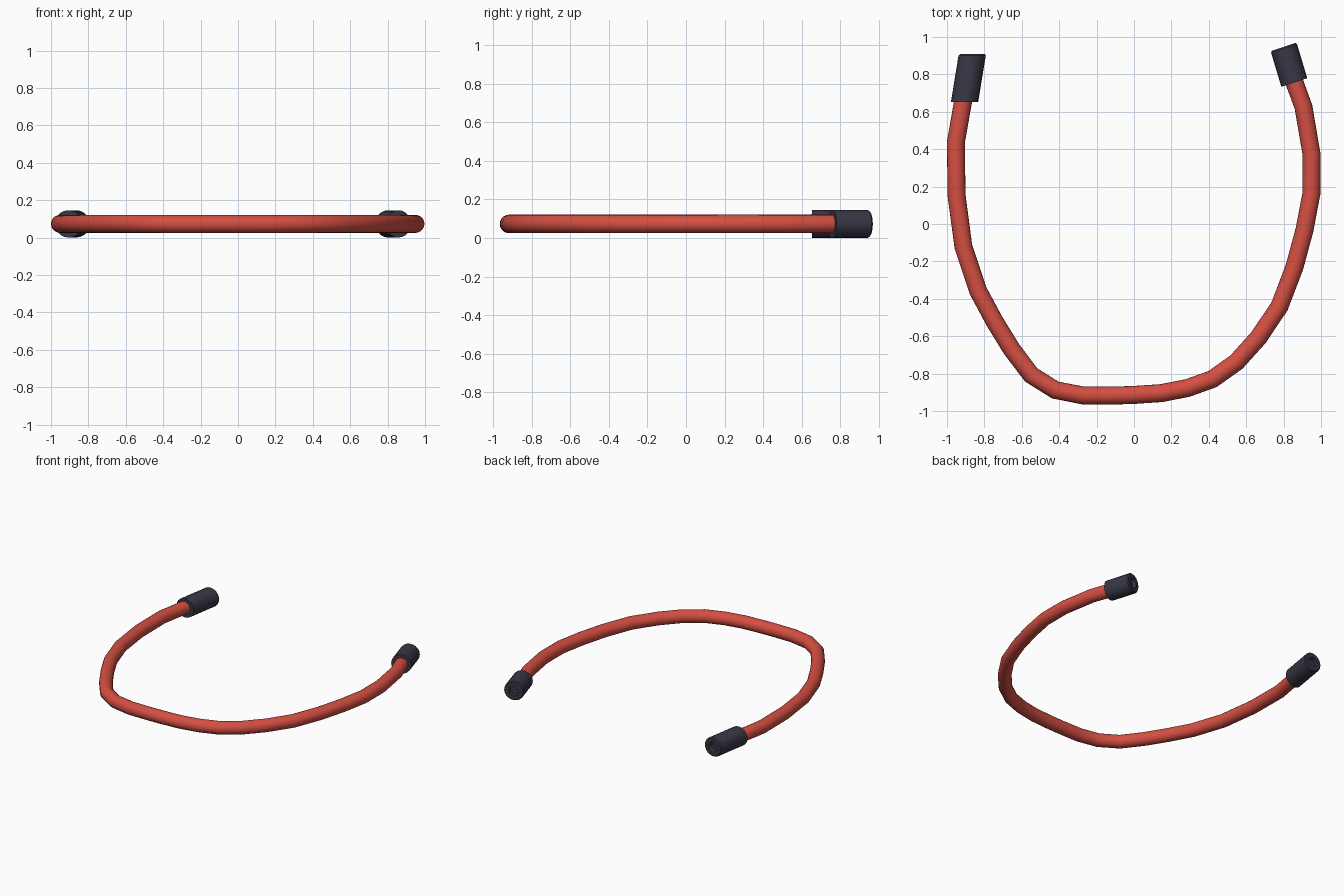
import bpy, bmesh, math
from mathutils import Vector

if "Cube" in bpy.data.objects:
    bpy.data.objects.remove(bpy.data.objects["Cube"])

Z = 0.073      # height of the centre line
SIDES = 20


def material(name, rgb):
    m = bpy.data.materials.new(name)
    m.diffuse_color = (*rgb, 1)
    m.use_nodes = True
    m.node_tree.nodes["Principled BSDF"].inputs["Base Color"].default_value = m.diffuse_color
    return m


red = material("red rubber", (0.66, 0.078, 0.055))
dark = material("dark plastic", (0.04, 0.038, 0.06))


def loft(name, rings, mat):
    """Skin a row of rings, each (centre, radius, sideways vector), and cap both ends."""
    bm = bmesh.new()
    loops = []
    for c, r, side in rings:
        loop = []
        for i in range(SIDES):
            a = 2 * math.pi * i / SIDES
            p = Vector((c[0], c[1], Z)) + side * (r * math.cos(a)) + Vector((0, 0, r * math.sin(a)))
            loop.append(bm.verts.new(p))
        loops.append(loop)
    for a, b in zip(loops, loops[1:]):
        for i in range(SIDES):
            j = (i + 1) % SIDES
            bm.faces.new((a[i], a[j], b[j], b[i]))
    bm.faces.new(loops[0])
    bm.faces.new(loops[-1])
    bmesh.ops.recalc_face_normals(bm, faces=bm.faces[:])
    me = bpy.data.meshes.new(name)
    bm.to_mesh(me)
    bm.free()
    me.materials.append(mat)
    ob = bpy.data.objects.new(name, me)
    bpy.context.collection.objects.link(ob)
    bpy.context.view_layer.objects.active = ob
    ob.select_set(True)
    bpy.ops.object.shade_smooth_by_angle(angle=math.radians(35))
    ob.select_set(False)
    return ob


# flexible hose, mitred at each bend
path = [Vector(p) for p in (
    (-0.895, 0.72), (-0.915, 0.65), (-0.952, 0.438), (-0.949, 0.155), (-0.912, -0.123),
    (-0.834, -0.356), (-0.746, -0.52), (-0.655, -0.668), (-0.55, -0.807), (-0.42, -0.888),
    (-0.27, -0.917), (-0.104, -0.917), (0.0, -0.914), (0.147, -0.904), (0.286, -0.877),
    (0.42, -0.829), (0.548, -0.738), (0.666, -0.607), (0.778, -0.44), (0.858, -0.23),
    (0.912, -0.03), (0.949, 0.166), (0.949, 0.374), (0.906, 0.626), (0.858, 0.757), (0.84, 0.81))]
rings = []
for i, p in enumerate(path):
    t = (path[min(i + 1, len(path) - 1)] - path[max(i - 1, 0)]).normalized()
    rings.append((p, 0.048, Vector((t.y, -t.x, 0))))
loft("hose", rings, red)


# end sleeves with a softened rim and a shallow socket in the outer face
def sleeve(name, start, end, side):
    start, end, side = Vector(start), Vector(end), Vector(side).normalized()
    length = (end - start).length
    profile = ((0, 0.052), (0, 0.073), (length - 0.008, 0.073), (length, 0.066),
               (length, 0.036), (length - 0.03, 0.034))
    loft(name, [(start.lerp(end, d / length), r, side) for d, r in profile], dark)


sleeve("left_sleeve", (-0.906, 0.652), (-0.864, 0.909), (1, 0.01, 0))
sleeve("right_sleeve", (0.857, 0.757), (0.800, 0.947), (24, 8, 0))
